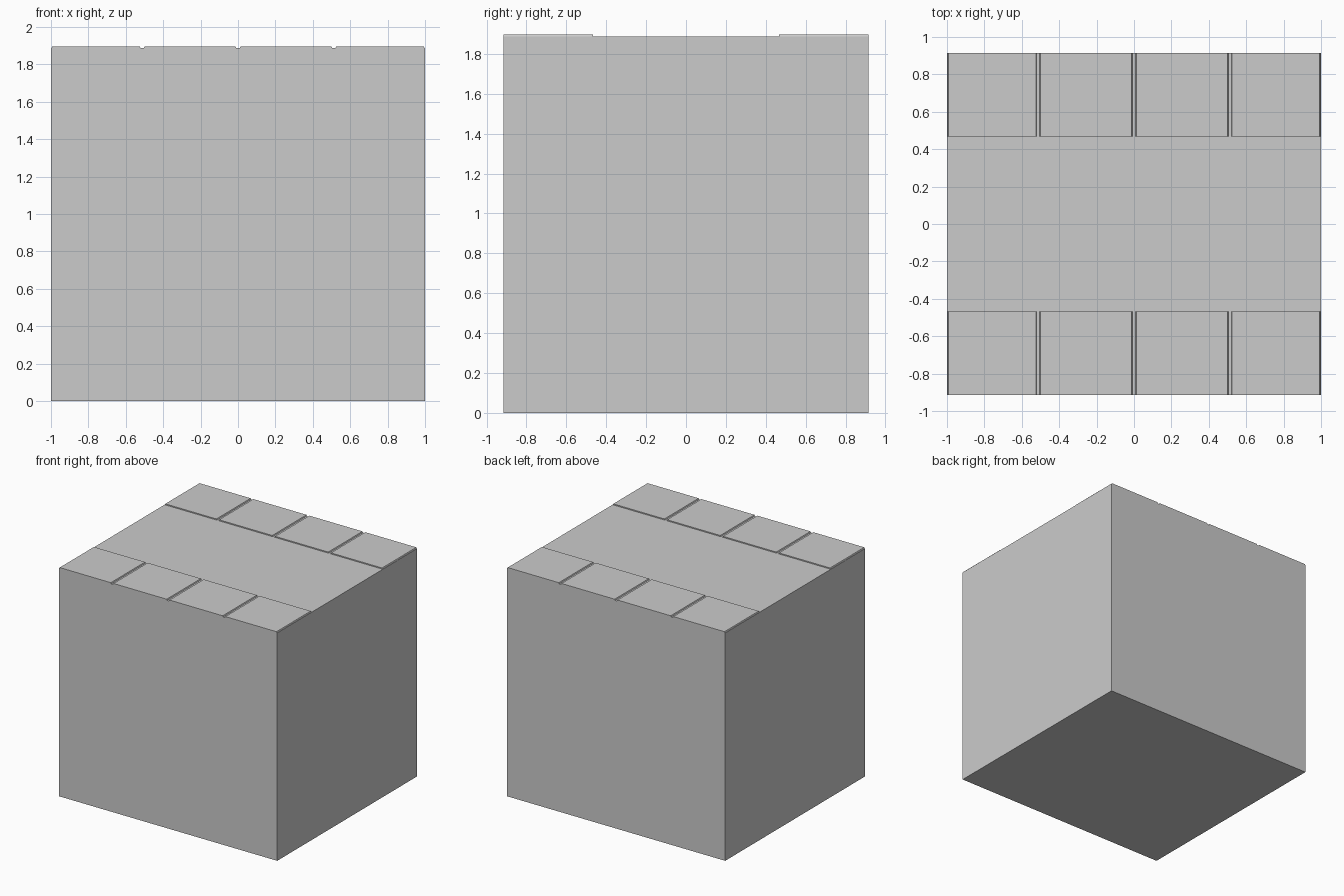
import bpy, bmesh

if "Cube" in bpy.data.objects:
    bpy.data.objects.remove(bpy.data.objects["Cube"])

HX, HY = 1.0, 0.915          # half width, half depth
BODY_TOP, PAD_TOP = 1.887, 1.896
PAD_INNER = 0.467            # inner edge of the raised pads
TAPER = 0.004                # slight lean of the pad ends


def block(name, x0, x1, y0, y1, z0, z1, taper=0.0):
    """Box whose top may be narrowed along x."""
    bm = bmesh.new()
    bmesh.ops.create_cube(bm, size=1)
    for v in bm.verts:
        top = v.co.z > 0
        right = v.co.x > 0
        inset = taper if top else 0.0
        v.co.x = x1 - inset if right else x0 + inset
        v.co.y = y1 if v.co.y > 0 else y0
        v.co.z = z1 if top else z0
    mesh = bpy.data.meshes.new(name)
    bm.to_mesh(mesh)
    bm.free()
    obj = bpy.data.objects.new(name, mesh)
    bpy.context.collection.objects.link(obj)
    return obj


# Main body
block("box_body", -HX, HX, -HY, HY, 0, BODY_TOP)

# Four raised pads along the front and back top edges, with narrow gaps
spans = [(-0.997, -0.521), (-0.504, -0.009), (0.009, 0.504), (0.521, 0.997)]
for side, (y0, y1) in {"front": (-HY, -PAD_INNER), "back": (PAD_INNER, HY)}.items():
    for i, (x0, x1) in enumerate(spans, 1):
        block(f"{side}_top_pad_{i}", x0, x1, y0, y1, BODY_TOP, PAD_TOP, TAPER)
